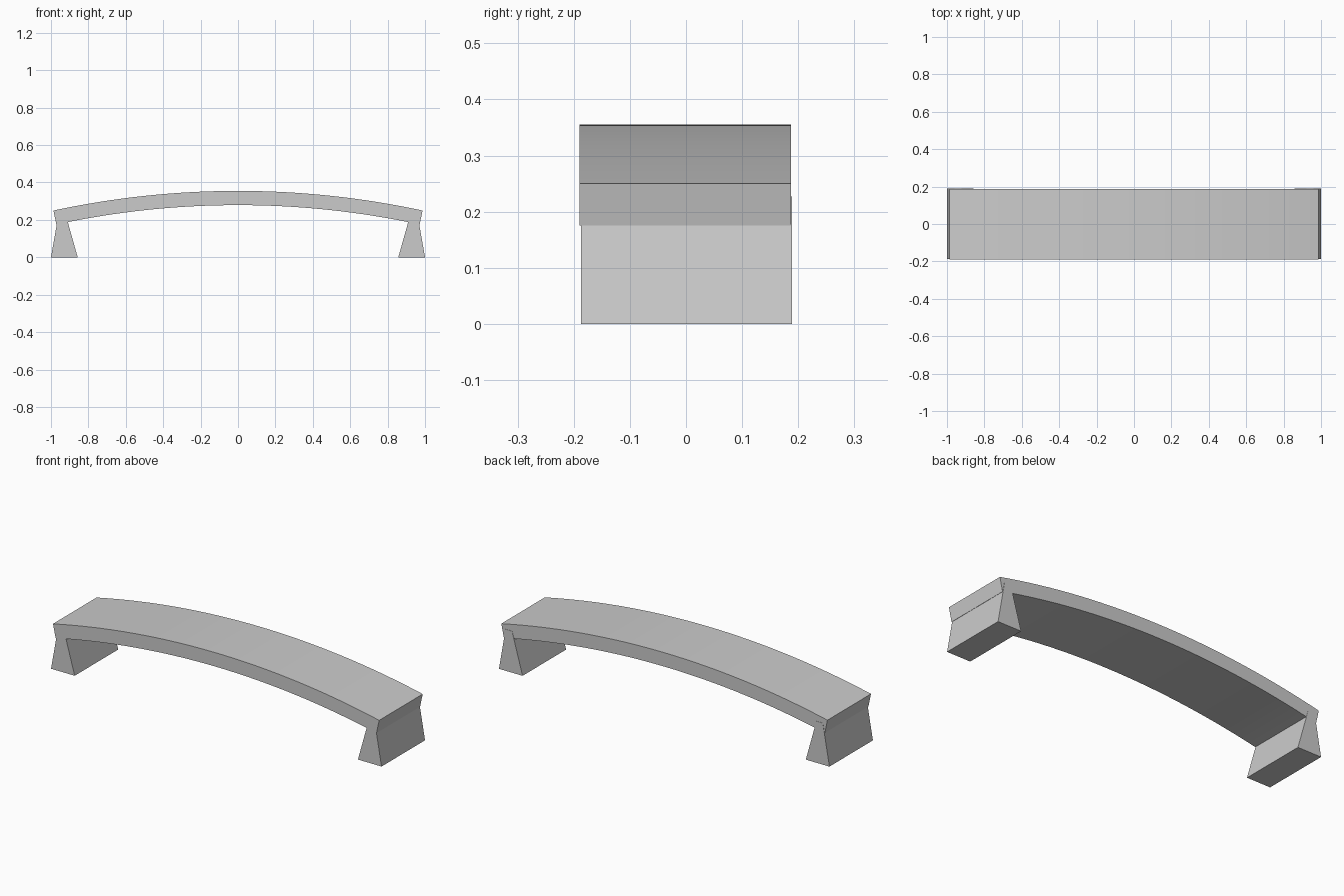
import bpy, bmesh, math

if "Cube" in bpy.data.objects:
    bpy.data.objects.remove(bpy.data.objects["Cube"])


def extrude_profile(name, pts, y0, y1):
    """Extrude an x-z outline along y into a closed solid."""
    bm = bmesh.new()
    face = bm.faces.new([bm.verts.new((x, y0, z)) for x, z in pts])
    ext = bmesh.ops.extrude_face_region(bm, geom=[face])
    verts = [g for g in ext["geom"] if isinstance(g, bmesh.types.BMVert)]
    bmesh.ops.translate(bm, verts=verts, vec=(0, y1 - y0, 0))
    bmesh.ops.recalc_face_normals(bm, faces=bm.faces[:])
    mesh = bpy.data.meshes.new(name)
    bm.to_mesh(mesh)
    bm.free()
    obj = bpy.data.objects.new(name, mesh)
    bpy.context.collection.objects.link(obj)
    return obj


# Arched deck: a thick circular arc with radial ends
half, crown, end_z, thick, steps = 0.987, 0.355, 0.25, 0.076, 32
rise = crown - end_z
radius = (half ** 2 + rise ** 2) / (2 * rise)
sweep = math.asin(half / radius)


def arc(r):
    angles = [sweep * (2 * i / steps - 1) for i in range(steps + 1)]
    return [(r * math.sin(a), crown - radius + r * math.cos(a)) for a in angles]


deck = extrude_profile("arched_deck", arc(radius) + arc(radius - thick)[::-1], -0.1895, 0.187)
bpy.context.view_layer.objects.active = deck
deck.select_set(True)
bpy.ops.object.shade_smooth_by_angle(angle=math.radians(30))

# Tapered feet, running up into the deck
foot = [(1.0, 0), (0.857, 0), (0.921, 0.227), (0.96, 0.227)]
for side, sx in (("left", -1), ("right", 1)):
    extrude_profile(side + "_foot", [(sx * x, z) for x, z in foot], -0.1875, 0.1885)
